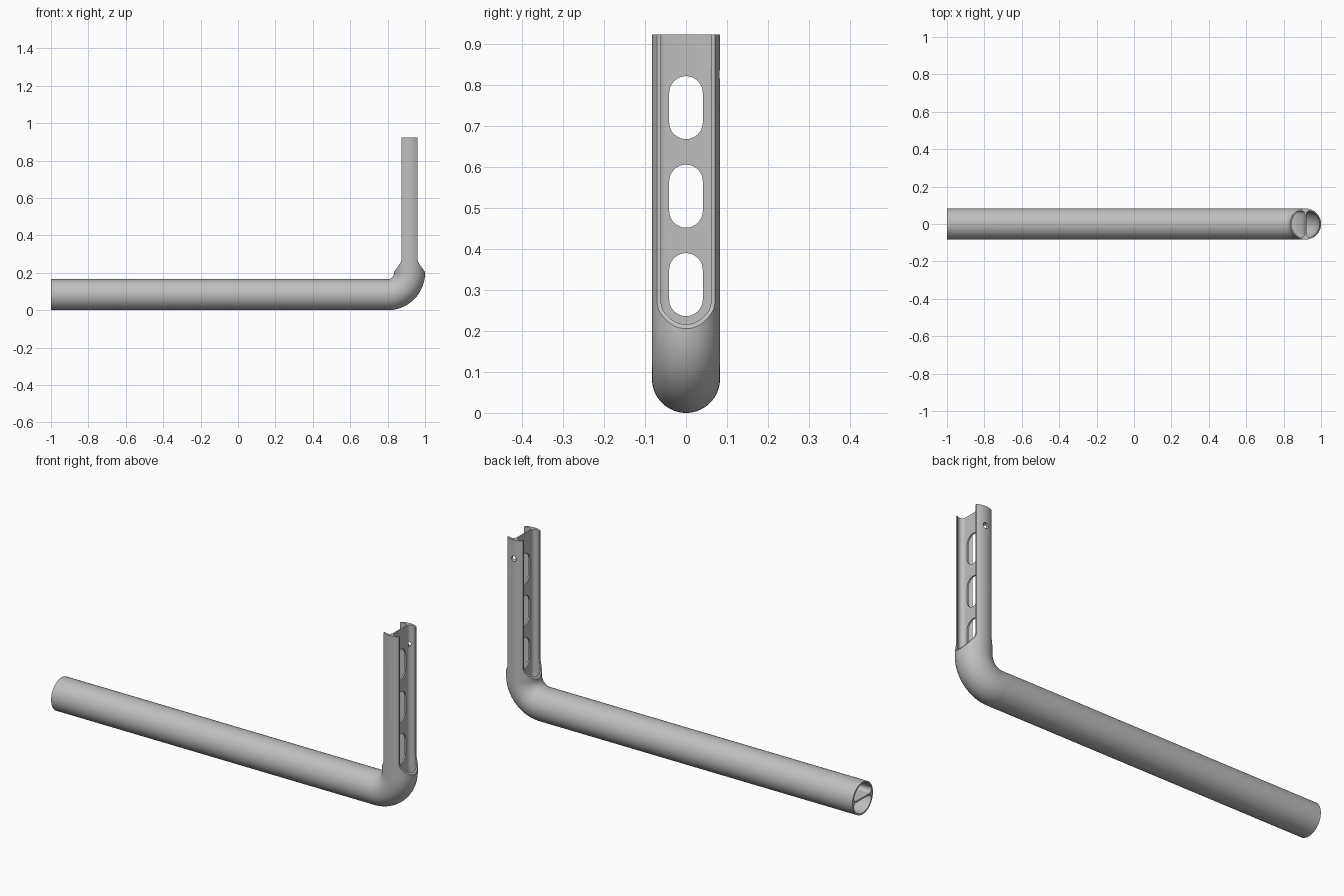
import bpy, bmesh, math
from math import cos, sin, pi

if "Cube" in bpy.data.objects:
    bpy.data.objects.remove(bpy.data.objects["Cube"])

R, INNER, WEB, FILLET = 0.083, 0.075, 0.008, 0.018   # tube section
BEND, BX, BZ, TOP = 0.117, 0.8, 0.2, 0.924           # bend and post
POST_X = BX + BEND

steel = bpy.data.materials.new("plain grey metal")
steel.use_nodes = True
GREY = (0.52, 0.52, 0.52, 1)
steel.diffuse_color = GREY
steel.node_tree.nodes["Principled BSDF"].inputs["Base Color"].default_value = GREY


def make_object(name, bm):
    bmesh.ops.recalc_face_normals(bm, faces=bm.faces)
    mesh = bpy.data.meshes.new(name)
    bm.to_mesh(mesh)
    bm.free()
    obj = bpy.data.objects.new(name, mesh)
    obj.data.materials.append(steel)
    bpy.context.collection.objects.link(obj)
    return obj


def arc(cu, cv, r, a0, a1, n):
    return [(cu + r * cos(a0 + (a1 - a0) * i / n), cv + r * sin(a0 + (a1 - a0) * i / n))
            for i in range(n + 1)]


def prism(name, points, axis, low, high):
    """Extrude a closed outline along x or y; outline is (other, z)."""
    bm = bmesh.new()
    place = (lambda p, d: (d, p[0], p[1])) if axis == "x" else (lambda p, d: (p[0], d, p[1]))
    face = bm.faces.new([bm.verts.new(place(p, low)) for p in points])
    new = bmesh.ops.extrude_face_region(bm, geom=[face])["geom"]
    shift = (high - low, 0, 0) if axis == "x" else (0, high - low, 0)
    bmesh.ops.translate(bm, vec=shift, verts=[v for v in new if isinstance(v, bmesh.types.BMVert)])
    return make_object(name, bm)


# Section: round outside and two D-shaped channels either side of the web
outer = arc(0, 0, R, 0, 2 * pi, 64)[:-1]
fu = WEB / 2 + FILLET
fv = math.sqrt((INNER - FILLET) ** 2 - fu ** 2)
a = math.atan2(fv, fu)
channel = (arc(0, 0, INNER, -a, a, 28) + arc(fu, fv, FILLET, a, pi, 8)[1:]
           + arc(fu, -fv, FILLET, pi, 2 * pi - a, 8)[:-1])
loops = [outer, channel, [(-u, v) for u, v in channel]]

# Path stations: base point and outward direction
stations = [(-1, BZ - BEND, 0, -1)]
for i in range(25):
    t = -pi / 2 + pi / 2 * i / 24
    stations.append((BX + BEND * cos(t), BZ + BEND * sin(t), cos(t), sin(t)))
stations.append((POST_X, TOP, 1, 0))

# Bent tube swept along the path
bm = bmesh.new()
ends = [[], []]
for loop in loops:
    n = len(loop)
    rings = [[bm.verts.new((x + nx * u, v, z + nz * u)) for u, v in loop]
             for x, z, nx, nz in stations]
    for r0, r1 in zip(rings, rings[1:]):
        for i in range(n):
            j = (i + 1) % n
            bm.faces.new((r0[i], r0[j], r1[j], r1[i]))
    for end, ring in zip(ends, (rings[0], rings[-1])):
        end += [bm.edges.get((ring[i], ring[(i + 1) % n])) for i in range(n)]
for end in ends:
    bmesh.ops.triangle_fill(bm, edges=end, use_beauty=True)
tube = make_object("bent_tube", bm)

# Cutters: both sides of the post, flared at the foot
cutters = []
for name, s in (("outer_side_cutter", 1), ("inner_side_cutter", -1)):
    profile = [(0.2, 1.1), (0.043, 1.1), (0.043, 0.275), (0.045, 0.262), (0.05, 0.25),
               (0.084, 0.204), (0.09, 0.196), (0.2, 0.196)]
    cutters.append(prism(name, [(POST_X + s * d, z) for d, z in profile], "y", -0.2, 0.2))

# Cutters: three long slots in the web
for i in range(3):
    mid = 0.313 + 0.216 * i
    slot = arc(0, mid + 0.036, 0.041, 0, pi, 16) + arc(0, mid - 0.036, 0.041, pi, 2 * pi, 16)
    cutters.append(prism("slot_cutter", slot, "x", POST_X - 0.03, POST_X + 0.03))

# Cutter: small hole in the back wall
cutters.append(prism("hole_cutter", arc(POST_X, 0.826, 0.014, 0, 2 * pi, 24)[:-1], "y", 0.06, 0.12))

bpy.context.view_layer.objects.active = tube
for c in cutters:
    c.hide_render = True
    mod = tube.modifiers.new("cut", "BOOLEAN")
    mod.operation, mod.solver, mod.object = "DIFFERENCE", "EXACT", c
    bpy.ops.object.modifier_apply(modifier=mod.name)
    bpy.data.objects.remove(c)

# Smooth walls with sharp cut edges
bpy.ops.object.select_all(action="DESELECT")
tube.select_set(True)
bpy.ops.object.shade_smooth_by_angle(angle=math.radians(30))
